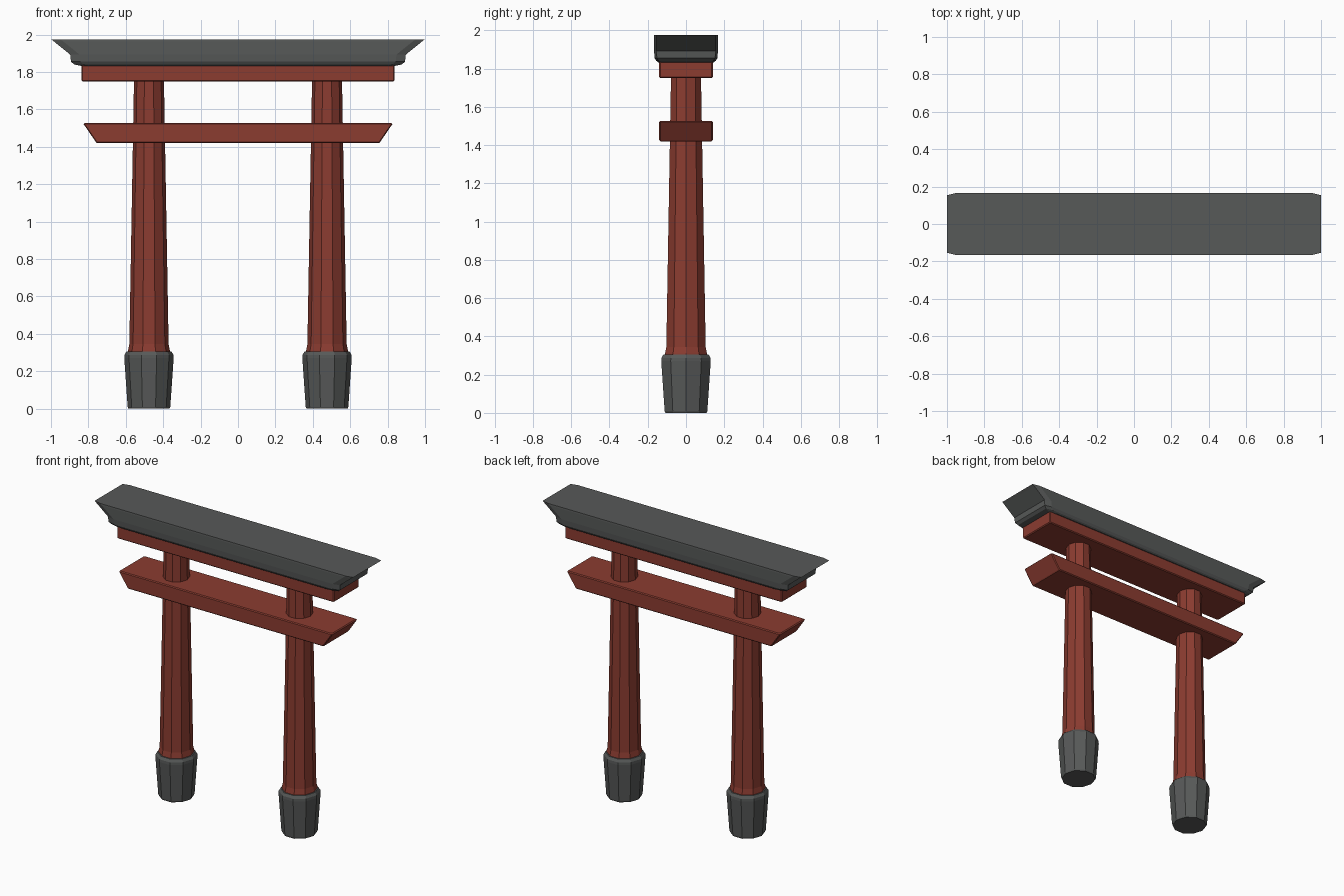
import bpy, bmesh, math

if "Cube" in bpy.data.objects:
    bpy.data.objects.remove(bpy.data.objects["Cube"])


def material(name, rgb):
    m = bpy.data.materials.new(name)
    m.diffuse_color = (*rgb, 1)
    m.use_nodes = True
    m.node_tree.nodes["Principled BSDF"].inputs["Base Color"].default_value = m.diffuse_color
    return m


RED = material("red_paint", (0.26, 0.045, 0.03))
GREY = material("dark_grey", (0.095, 0.1, 0.098))


def loft(name, rings, mat):
    """Skin a stack of equal-length point rings and cap both ends."""
    bm = bmesh.new()
    loops = [[bm.verts.new(p) for p in ring] for ring in rings]
    n = len(loops[0])
    for a, b in zip(loops, loops[1:]):
        for i in range(n):
            j = (i + 1) % n
            bm.faces.new((a[i], a[j], b[j], b[i]))
    bm.faces.new(loops[0][::-1])
    bm.faces.new(loops[-1])
    bmesh.ops.recalc_face_normals(bm, faces=bm.faces)
    mesh = bpy.data.meshes.new(name)
    bm.to_mesh(mesh)
    bm.free()
    mesh.materials.append(mat)
    ob = bpy.data.objects.new(name, mesh)
    bpy.context.collection.objects.link(ob)
    return ob


def rect(hx, hy, z, cx, cy):
    """Rectangle with cut corners."""
    return [(hx, -hy + cy, z), (hx, hy - cy, z), (hx - cx, hy, z), (-hx + cx, hy, z),
            (-hx, hy - cy, z), (-hx, -hy + cy, z), (-hx + cx, -hy, z), (hx - cx, -hy, z)]


def column(name, x, profile, mat):
    """Ten-sided column from (radius, height) pairs."""
    rings = []
    for r, z in profile:
        rings.append([(x + r * math.cos(math.tau * i / 10),
                       1.03 * r * math.sin(math.tau * i / 10), z) for i in range(10)])
    return loft(name, rings, mat)


# Flared roof beam with a rounded lower edge
roof = [(0.84, 0.145, 1.833), (0.875, 0.155, 1.84), (0.893, 0.164, 1.855),
        (0.897, 0.167, 1.893), (0.985, 0.167, 1.964), (1.0, 0.166, 1.975)]
loft("roof_beam", [rect(hx, hy, z, 0.05, 0.012) for hx, hy, z in roof], GREY)


# Red cross beams with a thin edge bevel
def beam(name, hx_low, hx_high, hy, z0, z1):
    b = 0.006
    rings = [(hx_low - b, hy - b, z0), (hx_low, hy, z0 + b),
             (hx_high, hy, z1 - b), (hx_high - b, hy - b, z1)]
    loft(name, [rect(hx, y, z, b, b) for hx, y, z in rings], RED)


beam("upper_beam", 0.838, 0.838, 0.14, 1.75, 1.838)
beam("lower_beam", 0.76, 0.825, 0.14, 1.42, 1.527)

# Tapered pillars standing in stone bases
for side, x in (("left", -0.476), ("right", 0.476)):
    column(side + "_pillar", x,
           [(0.113, 0.29), (0.112, 0.31), (0.105, 0.345), (0.08, 1.76)], RED)
    column(side + "_base", x,
           [(0.11, 0.0), (0.114, 0.01), (0.132, 0.27), (0.131, 0.288), (0.12, 0.306)], GREY)
